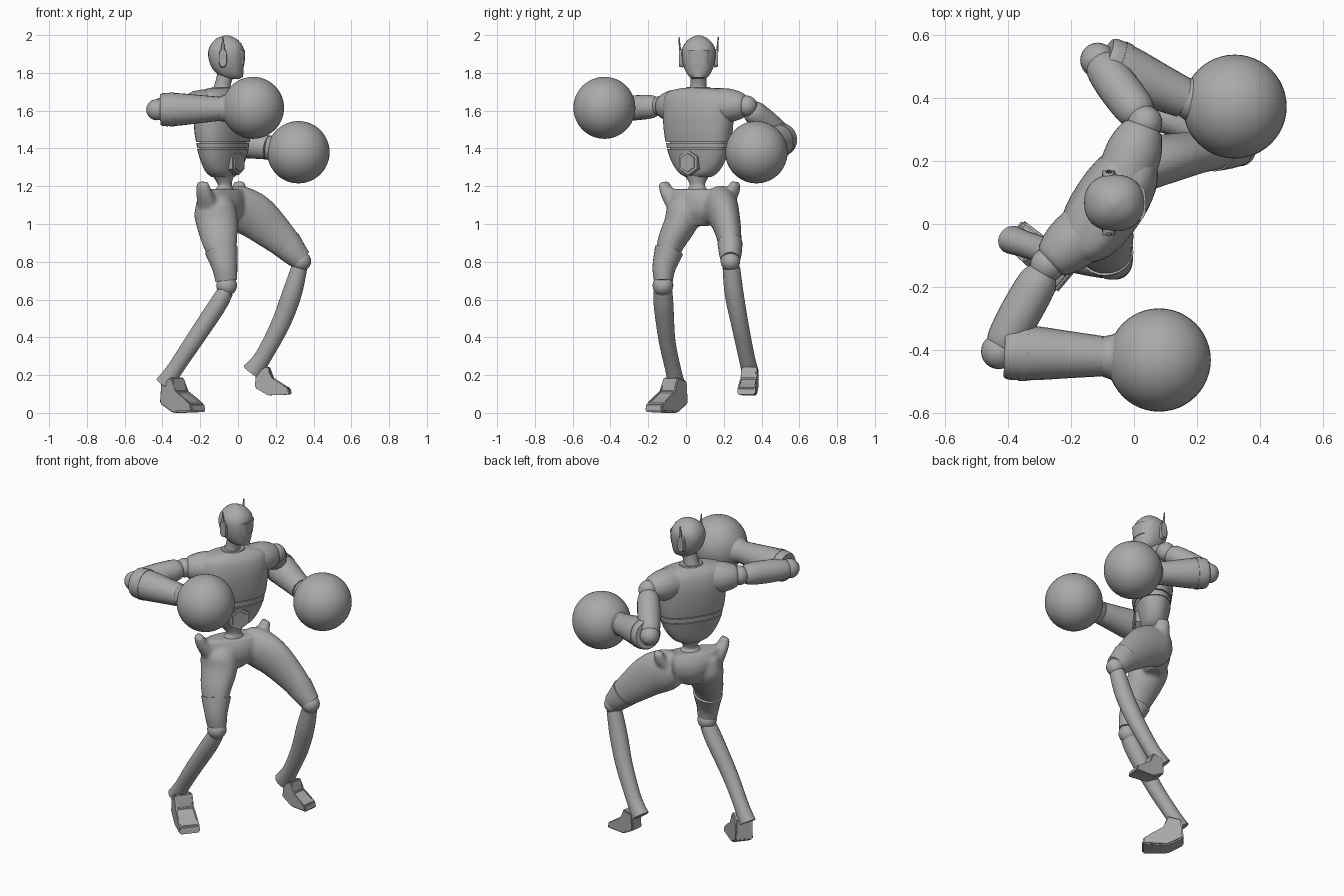
import bpy, bmesh, math
from mathutils import Vector, Matrix

if "Cube" in bpy.data.objects:
    bpy.data.objects.remove(bpy.data.objects["Cube"])

grey = bpy.data.materials.new("plain_grey")
grey.use_nodes = True
grey.diffuse_color = (0.4, 0.4, 0.4, 1)
grey.node_tree.nodes["Principled BSDF"].inputs["Base Color"].default_value = (0.4, 0.4, 0.4, 1)

UP = Vector((0, 0, 1))
SIDE = Vector((0.55, 0.835, 0))      # torso's left
FRONT = Vector((0.835, -0.55, 0))    # torso's front


def finish(name, bm, angle=40):
    bmesh.ops.recalc_face_normals(bm, faces=bm.faces)
    mesh = bpy.data.meshes.new(name)
    bm.to_mesh(mesh)
    bm.free()
    mesh.materials.append(grey)
    ob = bpy.data.objects.new(name, mesh)
    bpy.context.collection.objects.link(ob)
    bpy.ops.object.select_all(action='DESELECT')
    ob.select_set(True)
    bpy.context.view_layer.objects.active = ob
    bpy.ops.object.shade_smooth_by_angle(angle=math.radians(angle))
    return ob


def spline(pts, steps):
    """Smooth curve through stations of any dimension."""
    out = []
    for i in range(len(pts) - 1):
        p0, p1, p2, p3 = (pts[max(i - 1, 0)], pts[i], pts[i + 1], pts[min(i + 2, len(pts) - 1)])
        for k in range(steps):
            t = k / steps
            out.append([b + 0.5 * t * (c - a + t * (2 * a - 5 * b + 4 * c - d + t * (3 * (b - c) + d - a)))
                        for a, b, c, d in zip(p0, p1, p2, p3)])
    return out + [list(pts[-1])]


def loft(name, stations, side=SIDE, n=24, steps=4, power=1.0, level=False, bm=None):
    """Skin ellipses (x, y, z, half width, half depth) along a path."""
    own = bm is None
    bm = bm or bmesh.new()
    pts = spline([tuple(s) if len(s) == 5 else tuple(s) + (s[3],) for s in stations], steps)
    rings = []
    for i, p in enumerate(pts):
        a, b = pts[max(i - 1, 0)], pts[min(i + 1, len(pts) - 1)]
        t = UP if level else (Vector(b[:3]) - Vector(a[:3])).normalized()
        s = (side - t * side.dot(t)).normalized()
        f = s.cross(t)
        ring = []
        for k in range(n):
            ang = math.tau * k / n
            c, d = math.cos(ang), math.sin(ang)
            c = math.copysign(abs(c) ** power, c)
            d = math.copysign(abs(d) ** power, d)
            ring.append(bm.verts.new(Vector(p[:3]) + s * p[3] * c + f * p[4] * d))
        rings.append(ring)
    for r, q in zip(rings, rings[1:]):
        for k in range(n):
            bm.faces.new((r[k], r[(k + 1) % n], q[(k + 1) % n], q[k]))
    bm.faces.new(rings[0][::-1])
    bm.faces.new(rings[-1])
    return finish(name, bm) if own else bm


def ball(name, centre, r, seg=24):
    bm = bmesh.new()
    bmesh.ops.create_uvsphere(bm, u_segments=seg, v_segments=seg // 2, radius=r,
                              matrix=Matrix.Translation(centre))
    return finish(name, bm, 60)


def prism(name, profile, half, matrix, toe=1.0):
    """Extrude a side profile (forward, up) across its width."""
    bm = bmesh.new()
    far = max(p[0] for p in profile)
    sides = [[bm.verts.new((x, s * half * (1 + (toe - 1) * max(x, 0) / far), z)) for x, z in profile]
             for s in (-1, 1)]
    bm.faces.new(sides[0])
    bm.faces.new(sides[1][::-1])
    n = len(profile)
    for k in range(n):
        bm.faces.new((sides[0][k], sides[1][k], sides[1][(k + 1) % n], sides[0][(k + 1) % n]))
    bmesh.ops.bevel(bm, geom=bm.edges[:], offset=half * 0.15, segments=2, affect='EDGES')
    bm.transform(matrix)
    return finish(name, bm)


def torso(name, rows, power=0.85):
    return loft(name, [(-0.08, 0.065, z, w, d) for z, w, d in rows],
                n=36, power=power, level=True)


# Torso: chest, seam band, abdomen, spine
torso("chest", [(1.435, .19, .103), (1.5, .2, .112), (1.6, .205, .115), (1.67, .2, .1),
                (1.705, .165, .075), (1.72, .09, .055)])
torso("waist_band", [(1.402, .182, .099), (1.43, .187, .101)])
torso("waist_core", [(1.39, .165, .09), (1.45, .165, .09)])
torso("abdomen", [(1.25, .075, .05), (1.275, .115, .07), (1.33, .155, .085), (1.398, .182, .1)])
loft("spine", [(-.08, .065, 1.13, .08), (-.07, .06, 1.18, .06, .045), (-.07, .06, 1.21, .042, .035),
               (-.075, .06, 1.26, .075, .05)])
belly = Vector((-.08, .065, 1.325))
for name, r, reach in (("belly_frame", .066, .1), ("belly_plate", .05, .107)):
    loft(name, [(*(belly + FRONT * .04), r), (*(belly + FRONT * reach), r)], side=UP, n=6, steps=1)
loft("collar", [(-.08, .065, 1.69, .085, .07), (-.08, .065, 1.726, .065, .055)])
loft("neck", [(-.085, .065, 1.69, .055), (-.08, .066, 1.74, .042), (-.06, .067, 1.81, .045)])

# Head
Y = Vector((0, 1, 0))
loft("head", [(-.03, .067, 1.768, .03, .04), (-.038, .067, 1.785, .055, .062), (-.055, .067, 1.83, .078, .085),
              (-.062, .067, 1.89, .09, .096), (-.062, .067, 1.94, .083, .088),
              (-.062, .067, 1.98, .05, .055), (-.062, .067, 1.998, .012, .012)],
     side=Y, power=0.88, level=True, n=32)
loft("visor", [(-.02, .067, 1.845, .056, .055), (-.018, .067, 1.92, .062, .056)],
     side=Y, power=0.6, level=True, steps=1)
loft("jaw", [(-.015, .067, 1.775, .03, .042), (-.02, .067, 1.838, .05, .05)], side=Y, power=0.75, level=True)
for s, side in ((1, "left"), (-1, "right")):
    loft(side + "_ear", [(-.08, .067 + s * .08, 1.878, .022, .05), (-.08, .067 + s * .103, 1.878, .02, .045)],
         side=Vector((1, 0, 0)), steps=1, power=0.7)
    loft(side + "_antenna", [(-.08, .067 + s * .098, 1.91, .012, .006), (-.08, .067 + s * .104, 1.99, .003)],
         side=Vector((1, 0, 0)), n=8, steps=1)

# Hips and thighs skinned into one body
bm = bmesh.new()
loft("", [(-.08, .075, .99, .05, .05), (-.08, .075, 1.06, .14, .09), (-.08, .075, 1.13, .18, .09),
          (-.075, .075, 1.185, .185, .06)], level=True, bm=bm)
loft("", [(-.15, 0, 1.16, .05, .07), (-.125, -.005, 1.08, .095, .11), (-.11, -.03, 1, .088, .11),
          (-.095, -.08, .9, .073, .092), (-.07, -.115, .78, .055, .062), (-.062, -.12, .71, .05)],
     side=Y, bm=bm)
loft("", [(-.06, .17, 1.1, .08, .1), (.0, .185, 1.085, .09, .12), (.09, .205, 1.04, .08, .12),
          (.19, .225, .955, .068, .1), (.28, .235, .87, .058, .075), (.32, .235, .825, .05)],
     side=Y, bm=bm)
for x, y, lean in ((-.18, -.1, -1), (.0, .245, 1)):
    loft("", [(x - .02 * lean, y - .05 * lean, 1.1, .05, .06), (x, y, 1.17, .035, .045),
              (x + .008 * lean, y + .02 * lean, 1.222, .022, .035)], bm=bm)
hips = finish("hips_and_thighs", bm)
remesh = hips.modifiers.new("merge", 'REMESH')
remesh.mode = 'VOXEL'
remesh.voxel_size = 0.01
remesh.use_smooth_shade = True
relax = hips.modifiers.new("relax", 'SMOOTH')
relax.iterations = 6

# Knee guards, knees and shins
loft("right_knee_guard", [(-.088, -.09, .86, .077, .088), (-.07, -.116, .77, .062, .067), (-.062, -.12, .7, .05, .058)], side=Y)
loft("left_knee_guard", [(.255, .233, .895, .066, .085), (.3, .235, .845, .06, .07), (.335, .235, .81, .05, .058)], side=Y)
ball("right_knee", (-.06, -.122, .675), .055)
ball("left_knee", (.335, .235, .803), .052)
loft("right_shin", [(-.065, -.122, .645, .05, .042), (-.115, -.118, .56, .052, .048), (-.235, -.1, .38, .044, .046),
                    (-.335, -.068, .23, .042, .043), (-.388, -.05, .15, .045, .052)], side=Y)
loft("left_shin", [(.325, .24, .77, .046, .042), (.285, .255, .63, .05, .052), (.225, .285, .47, .046, .05),
                   (.135, .32, .3, .043, .045), (.075, .34, .215, .045, .055)], side=Y)

# Feet: ankle block sloping to a flat toe
sole = [(-.04, .05), (-.03, .17), (.05, .19), (.07, .11), (.14, .065), (.185, .05), (.195, .005), (.05, 0)]
for name, place, yaw, size in (("right_foot", (-.355, -.05, 0), -40, 1.0), ("left_foot", (.125, .34, .093), -8, .8)):
    prism(name, sole, .05,
          Matrix.Translation(place) @ Matrix.Rotation(math.radians(yaw), 4, 'Z') @ Matrix.Scale(size, 4), 1.2)


# Arms: sleeve, shoulder ball, upper arm, elbow, forearm cuff and round glove
def arm(side, root, shoulder, elbow, wrist, glove, radius):
    root, shoulder, elbow, wrist, glove = map(Vector, (root, shoulder, elbow, wrist, glove))

    def limb(name, a, b, rows, **kw):
        loft(side + name, [(*a.lerp(b, t), r) for t, r in rows], side=UP, **kw)
    limb("_sleeve", root, shoulder, [(0, .09), (.5, .088), (.85, .068), (.95, .05)])
    ball(side + "_shoulder", shoulder, .055)
    limb("_upper_arm", shoulder, elbow, [(.08, .045), (.2, .062), (.55, .066), (.85, .06), (.95, .05)])
    ball(side + "_elbow", elbow, .056)
    limb("_forearm", elbow, wrist, [(.06, .08), (.12, .088), (.35, .086), (.7, .074), (1, .064)])
    limb("_cuff_ring", elbow, wrist, [(.2, .091), (.28, .09)], steps=1)
    limb("_glove_neck", wrist, glove, [(-.05, .058), (.05, .066), (.2, .076), (.42, .115), (.6, .145)])
    ball(side + "_glove", glove, radius, 48)


arm("left", (-.03, .15, 1.63), (.035, .322, 1.625), (-.115, .52, 1.455), (.16, .4, 1.405), (.32, .373, 1.38), .165)
arm("right", (-.13, 0, 1.62), (-.275, -.13, 1.625), (-.43, -.405, 1.605), (-.1, -.42, 1.61), (.08, -.432, 1.615), .164)
